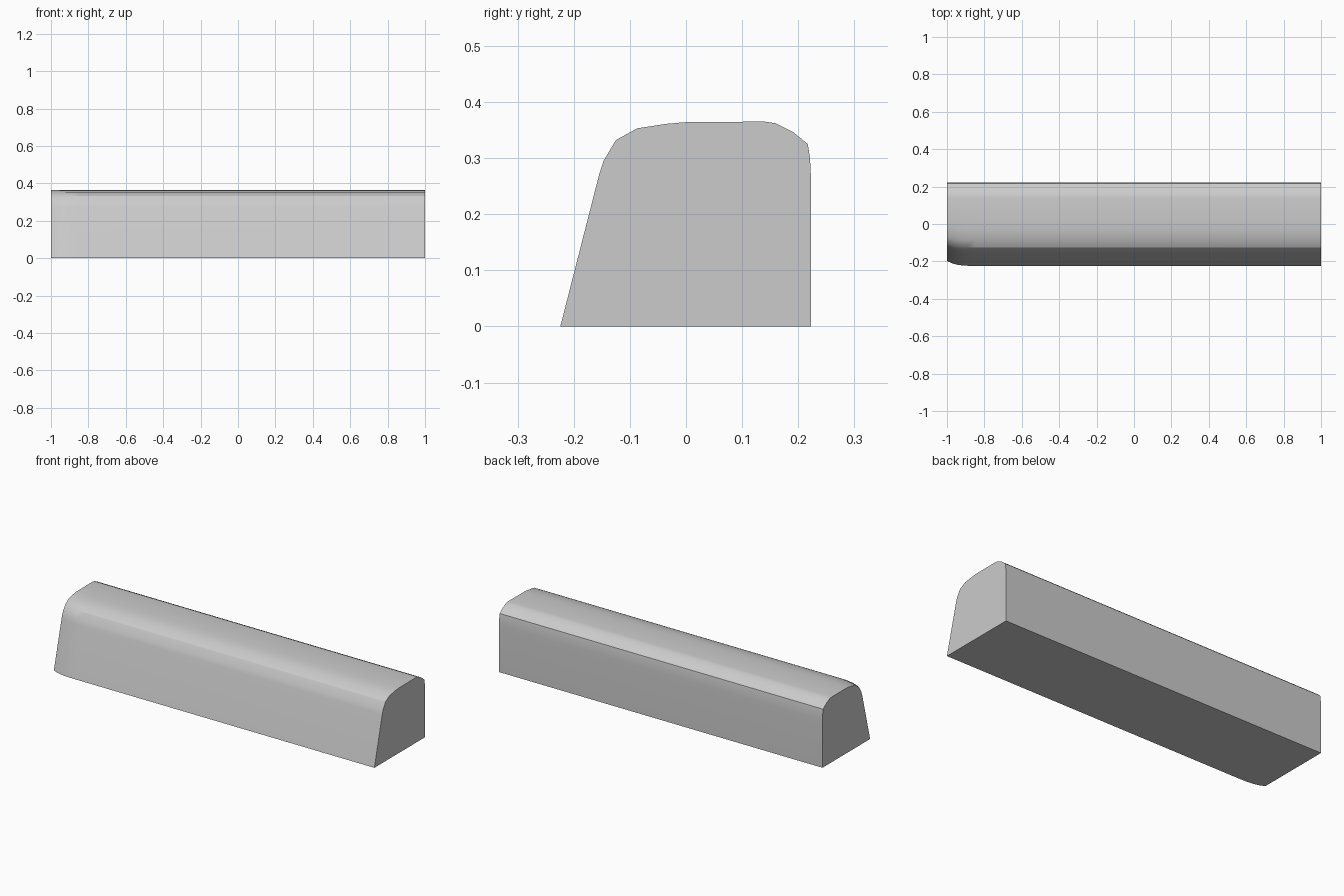
import bpy, bmesh, math

if "Cube" in bpy.data.objects:
    bpy.data.objects.remove(bpy.data.objects["Cube"])

# Single flat colour
grey = bpy.data.materials.new("light grey")
grey.diffuse_color = (0.6, 0.6, 0.6, 1)
grey.use_nodes = True
grey.node_tree.nodes["Principled BSDF"].inputs["Base Color"].default_value = grey.diffuse_color

# Cross-section (y, z): sloped front, rounded top, upright back
PROFILE = [(-0.224, 0), (-0.155, 0.27), (-0.147, 0.295), (-0.125, 0.332),
           (-0.087, 0.353), (-0.035, 0.361), (0, 0.364), (0.14, 0.365),
           (0.16, 0.362), (0.19, 0.347), (0.217, 0.325), (0.221, 0.30),
           (0.223, 0.26), (0.223, 0)]

# Stations along the length: (x, inward shift of the front, drop of the top)
STATIONS = [(-1, 0.026, 0.004), (-0.97, 0.013, 0.003), (-0.94, 0.005, 0.002),
            (-0.9, 0.001, 0), (-0.85, 0, 0), (1, 0, 0)]


def section(bm, x, shift, drop):
    ring = []
    for y, z in PROFILE:
        front = min(1, max(0, -y / 0.12))
        ring.append(bm.verts.new((x, y + shift * front, z - drop * front * z / 0.365)))
    return ring


# Long block lofted through the stations, with closed ends
bm = bmesh.new()
rings = [section(bm, *s) for s in STATIONS]
n = len(PROFILE)
for a, b in zip(rings, rings[1:]):
    for i in range(n):
        j = (i + 1) % n
        bm.faces.new((a[i], a[j], b[j], b[i]))
bm.faces.new(rings[0])
bm.faces.new(rings[-1])
bmesh.ops.recalc_face_normals(bm, faces=bm.faces)

mesh = bpy.data.meshes.new("rounded_block")
bm.to_mesh(mesh)
bm.free()
mesh.materials.append(grey)
block = bpy.data.objects.new("rounded_block", mesh)
bpy.context.collection.objects.link(block)

# Smooth the rounded top, keep the ends and base crisp
bpy.context.view_layer.objects.active = block
block.select_set(True)
bpy.ops.object.shade_smooth_by_angle(angle=math.radians(30))
